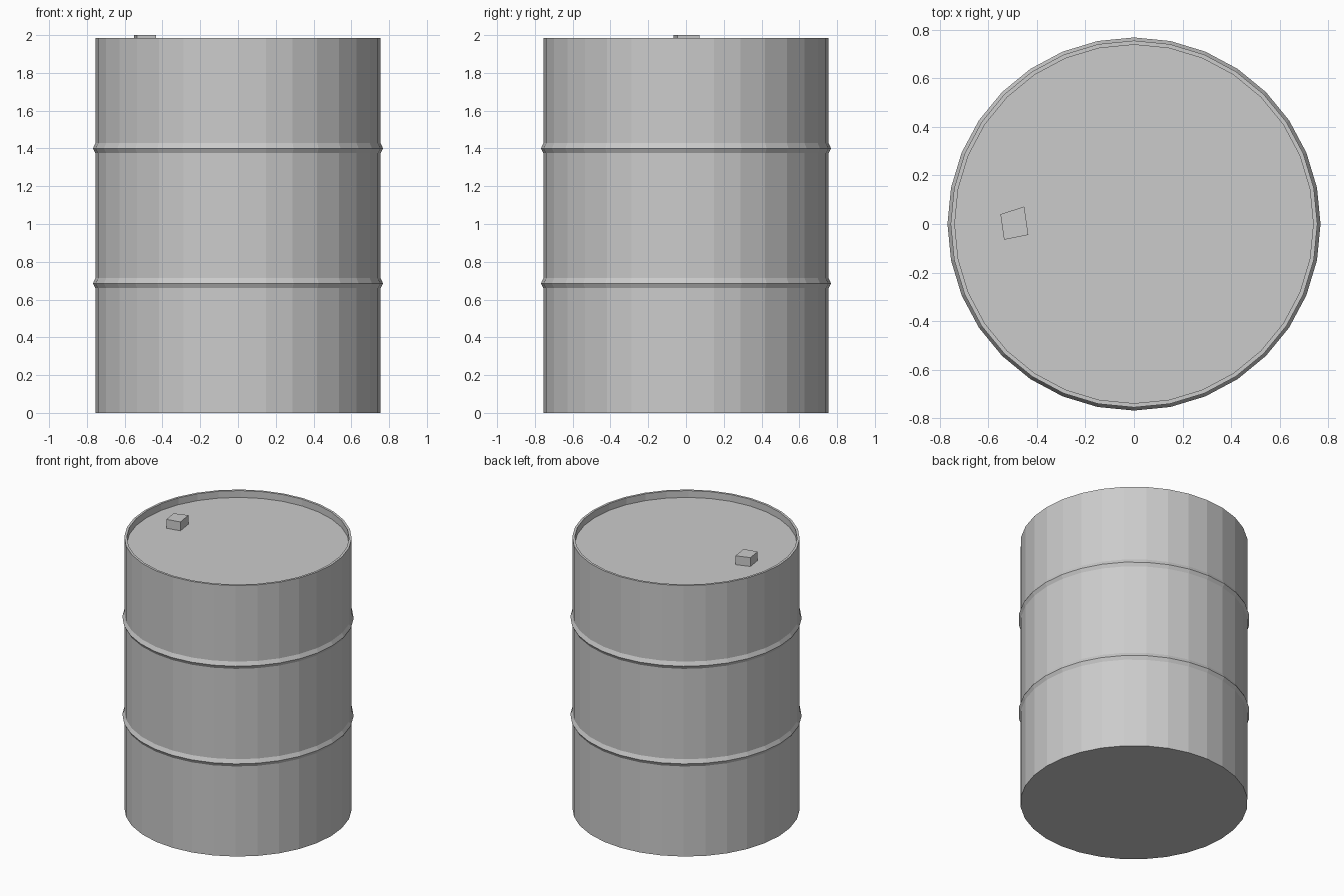
import bpy, bmesh
from math import sin, cos, tau

if "Cube" in bpy.data.objects:
    bpy.data.objects.remove(bpy.data.objects["Cube"])

SIDES = 32
R, R_RIDGE, R_IN = 0.755, 0.768, 0.738
TOP, LID = 1.985, 1.935


def make_object(name, bm):
    bmesh.ops.recalc_face_normals(bm, faces=bm.faces)
    mesh = bpy.data.meshes.new(name)
    bm.to_mesh(mesh)
    bm.free()
    obj = bpy.data.objects.new(name, mesh)
    bpy.context.collection.objects.link(obj)
    return obj


# Barrel: profile of (radius, height) from floor, over the rim, down to the lid
profile = [(R, 0)]
for z in (0.685, 1.40):
    profile += [(R, z - 0.025), (R_RIDGE, z), (R, z + 0.028)]
profile += [(R, TOP), (R_IN, TOP), (R_IN, LID)]

bm = bmesh.new()
rings = [[bm.verts.new((r * cos(tau * i / SIDES), r * sin(tau * i / SIDES), z))
          for i in range(SIDES)] for r, z in profile]
for a, b in zip(rings, rings[1:]):
    for i in range(SIDES):
        j = (i + 1) % SIDES
        bm.faces.new((a[i], a[j], b[j], b[i]))
bm.faces.new(rings[0])     # flat bottom
bm.faces.new(rings[-1])    # recessed lid
make_object("barrel_body", bm)

# Bung cap: slightly skewed block standing on the lid
outline = [(-0.55, 0.04), (-0.535, -0.065), (-0.435, -0.045), (-0.452, 0.072)]
bm = bmesh.new()
low = [bm.verts.new((x, y, LID)) for x, y in outline]
high = [bm.verts.new((x, y, 2.0)) for x, y in outline]
for i in range(4):
    j = (i + 1) % 4
    bm.faces.new((low[i], low[j], high[j], high[i]))
bm.faces.new(low)
bm.faces.new(high)
make_object("bung_cap", bm)
